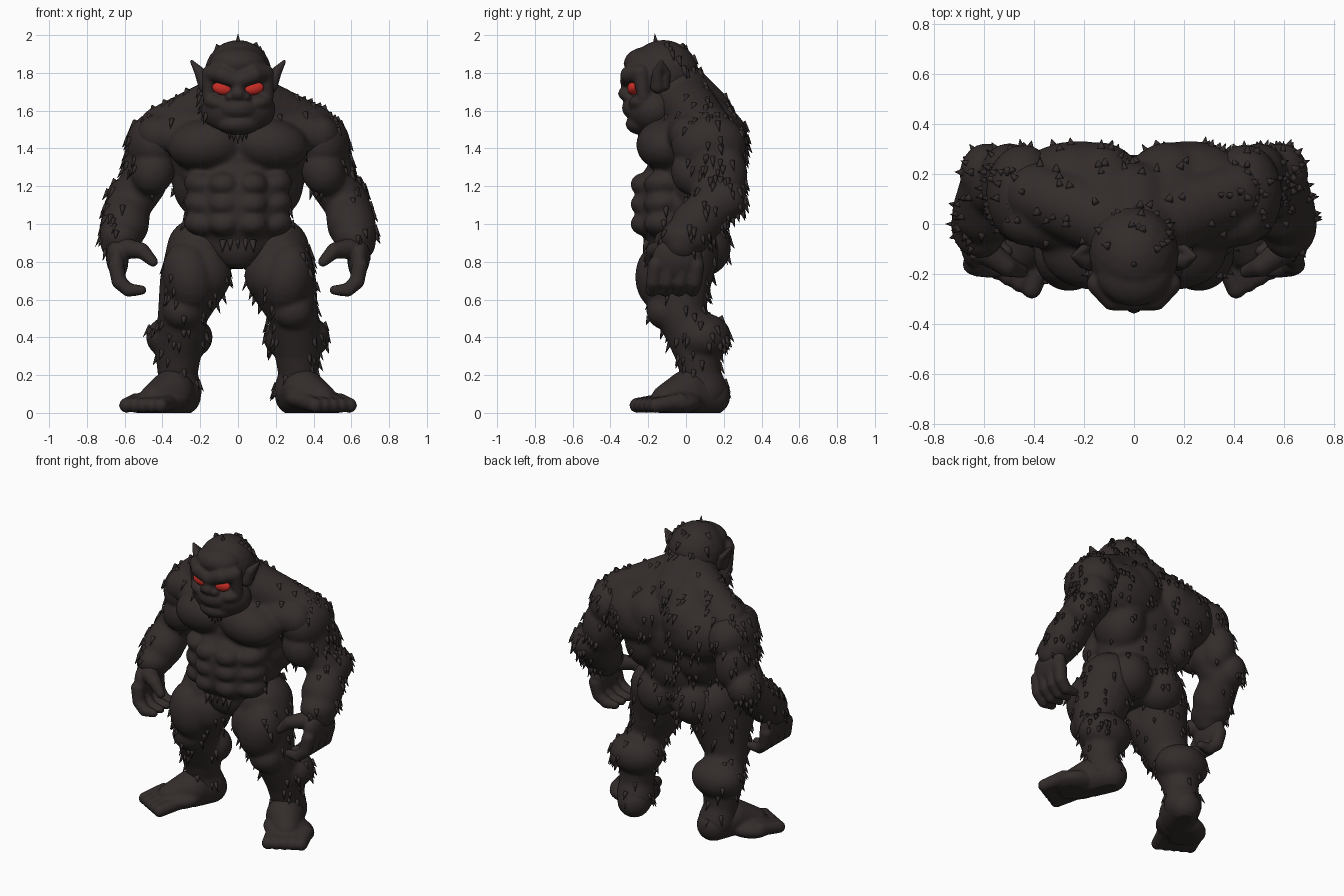
import bpy, bmesh, random
from mathutils import Matrix, Vector

random.seed(4)
if "Cube" in bpy.data.objects:
    bpy.data.objects.remove(bpy.data.objects["Cube"])


def material(name, colour):
    mat = bpy.data.materials.new(name)
    mat.use_nodes = True
    mat.diffuse_color = (*colour, 1)
    mat.node_tree.nodes["Principled BSDF"].inputs["Base Color"].default_value = (*colour, 1)
    return mat


BROWN = material("dark brown fur", (.033, .025, .024))
RED = material("red eye", (.55, .025, .018))
FLIP = Matrix.Diagonal((-1, 1, 1, 1))
DOWN = Vector((0, 0, -1))


def blob(bm, centre, radii, tilt=0):
    """Ellipsoid, mirrored to the other side when off the centre line."""
    shape = Matrix.Translation(centre) @ Matrix.Rotation(tilt, 4, 'Y') @ Matrix.Diagonal((*radii, 1))
    bmesh.ops.create_icosphere(bm, subdivisions=3, radius=1, matrix=shape)
    if centre[0] > 0:
        bmesh.ops.create_icosphere(bm, subdivisions=3, radius=1, matrix=FLIP @ shape @ FLIP)


def limb(bm, joints, thickness, steps=6):
    """Chain of spheres through the joints, tapering between the thicknesses."""
    for i in range(len(joints) - 1):
        start, end = Vector(joints[i]), Vector(joints[i + 1])
        for step in range(steps + 1):
            t = step / steps
            radius = thickness[i] * (1 - t) + thickness[i + 1] * t
            blob(bm, start.lerp(end, t), (radius, radius, radius))


def finish(name, bm, mat):
    mesh = bpy.data.meshes.new(name)
    bm.to_mesh(mesh)
    bm.free()
    obj = bpy.data.objects.new(name, mesh)
    bpy.context.collection.objects.link(obj)
    mesh.materials.append(mat)
    mesh.shade_smooth()
    return obj


def sculpt(name, bm, voxel=.013, smooth=6):
    """Fuse the blobs into one smooth skin, flat where it meets the floor."""
    obj = finish(name, bm, BROWN)
    fuse = obj.modifiers.new("fuse", 'REMESH')
    fuse.mode, fuse.voxel_size, fuse.use_smooth_shade = 'VOXEL', voxel, True
    soften = obj.modifiers.new("soften", 'SMOOTH')
    soften.factor, soften.iterations = .5, smooth
    graph = bpy.context.evaluated_depsgraph_get()
    mesh = bpy.data.meshes.new_from_object(obj.evaluated_get(graph))
    obj.modifiers.clear()
    obj.data = mesh
    mesh.name = name
    if not mesh.materials:
        mesh.materials.append(BROWN)
    for vertex in mesh.vertices:
        vertex.co.z = max(vertex.co.z, 0)
    mesh.shade_smooth()
    return obj


def tuft(bm, place, direction, length, radius):
    turn = direction.to_track_quat('Z', 'Y').to_matrix().to_4x4()
    root = Matrix.Translation(Vector(place) + direction.normalized() * length * .25)
    bmesh.ops.create_cone(bm, cap_ends=True, segments=8, radius1=radius, radius2=.001,
                          depth=length, matrix=root @ turn)


def grow_fur(name, skin, count, allowed, locks=()):
    """Scatter hanging tufts over the allowed area of a skin, plus placed locks."""
    bm = bmesh.new()
    faces = [face for face in skin.data.polygons if allowed(face.center, face.normal)]
    for face in random.sample(faces, min(count, len(faces))):
        tuft(bm, face.center, face.normal * .5 + DOWN * .85,
             random.uniform(.045, .07), random.uniform(.012, .018))
    for place, direction in locks:
        tuft(bm, place, Vector(direction), .07, .02)
    finish(name, bm, BROWN)


# Joints shared by neighbouring parts, on the model's left
neck = Vector((0, -.06, 1.7))
shoulder = Vector((.46, .12, 1.4))
elbow = Vector((.58, .15, 1.1))
wrist = Vector((.63, -.02, .9))
hip = Vector((.2, 0, .86))
knee = Vector((.29, -.03, .54))
ankle = Vector((.32, .08, .2))

# Torso: rib cage, upper back, lats and chest
bm = bmesh.new()
blob(bm, (0, .04, 1.33), (.34, .24, .27))
blob(bm, (.22, .14, 1.4), (.28, .195, .2))
blob(bm, (.2, .1, 1.23), (.15, .18, .2))
blob(bm, (.165, -.1, 1.42), (.21, .165, .14), .1)
# Waist and belly, with three shallow rows of abdominal muscles
blob(bm, (0, .02, 1.09), (.285, .21, .24))
blob(bm, (0, -.08, 1.1), (.25, .195, .27))
for row in range(3):
    height = 1 + row * .105
    blob(bm, (.075, -.21, height), (.085, .087, .065))
    blob(bm, (.19, -.12, height), (.1, .105, .07), -.2)
# Pelvis, lower belly and buttocks
blob(bm, (0, 0, .93), (.28, .2, .17))
blob(bm, (0, -.12, .9), (.14, .1, .14))
blob(bm, (.13, .09, .88), (.15, .15, .16))
# Sloping shoulders, collar and thick neck
limb(bm, [(.08, 0, 1.64), shoulder + Vector((-.06, 0, .1))], [.15, .13])
limb(bm, [(.1, -.04, 1.5), shoulder + Vector((-.03, -.1, .07))], [.1, .11])
limb(bm, [neck, (0, .07, 1.57)], [.18, .18])
limb(bm, [(.08, .02, 1.61), (.14, .15, 1.45)], [.15, .18])
torso = sculpt("torso", bm, smooth=12)
grow_fur("torso_fur", torso, 140,
         lambda c, n: (n.y > 0 and c.z > .8) or (c.z > 1.53 and abs(c.x) > .2),
         [((i * .04, -.21, .92 - abs(i) * .012), (i * .04, -.3, -.9)) for i in range(-2, 3)])

# Head: skull, forehead, jaw, lips, cheeks and nose
bm = bmesh.new()
blob(bm, (0, -.12, 1.79), (.18, .19, .185))
blob(bm, (0, -.2, 1.85), (.15, .13, .09))
blob(bm, (0, -.17, 1.605), (.2, .145, .14))
blob(bm, (0, -.235, 1.615), (.12, .105, .075))
blob(bm, (0, -.23, 1.53), (.115, .09, .06))
blob(bm, (.1, -.22, 1.64), (.085, .085, .05), -.2)
blob(bm, (0, -.31, 1.69), (.042, .05, .04))
blob(bm, (.04, -.305, 1.675), (.03, .035, .025))
# Heavy brow running down into the eye socket rim, and the nose bridge
limb(bm, [(0, -.31, 1.755), (.085, -.3, 1.79), (.145, -.24, 1.8), (.155, -.225, 1.68)],
     [.04, .048, .045, .035])
limb(bm, [(0, -.305, 1.69), (0, -.31, 1.76)], [.035, .035])
head = sculpt("head", bm, .01, 3)
beard = [((i * .022, -.24, 1.475 + abs(i) * .012), (0, -.2, -1)) for i in range(-2, 3)]
crest = ((0, -.16, 1.955), (0, -.1, 1))
grow_fur("head_fur", head, 28,
         lambda c, n: c.y > -.08 or (c.z > 1.9 and c.y > -.2)
         or (c.z < 1.64 and abs(c.x) > .15), [crest, *beard])

# Pointed ears, each with a front and a back rim
bm = bmesh.new()
ear_tip = (.245, -.13, 1.86)
limb(bm, [(.17, -.15, 1.73), (.2, -.15, 1.8), ear_tip], [.04, .03, .01], steps=8)
limb(bm, [(.17, -.11, 1.73), (.2, -.1, 1.8), ear_tip], [.025, .02, .01], steps=8)
sculpt("ears", bm, .007, 2)

# Slanted eyes tucked under the brow
bm = bmesh.new()
blob(bm, (.082, -.283, 1.717), (.056, .028, .034), -.2)
finish("eyes", bm, RED)

# Arms: shoulder cap, upper arm, forearm, biceps, triceps, elbow and wrist
bm = bmesh.new()
blob(bm, shoulder + Vector((-.015, 0, .02)), (.15, .2, .165))
limb(bm, [shoulder, (.5, .14, 1.22), elbow, (.6, .05, 1), wrist], [.13, .125, .12, .13, .1])
blob(bm, (.45, .03, 1.28), (.115, .11, .13), -.3)
blob(bm, (.5, .2, 1.26), (.115, .125, .17))
blob(bm, elbow + Vector((.01, .05, .03)), (.11, .125, .12))
blob(bm, wrist + Vector((-.01, .02, .03)), (.115, .14, .1))
arms = sculpt("arms", bm)
grow_fur("arm_fur", arms, 170,
         lambda c, n: c.z > .84 and (n.y > -.55 or abs(c.x) > .6) and n.x * c.x > -.25)

# Hands: palm, four fingers curled inward and a thumb
bm = bmesh.new()
blob(bm, wrist + Vector((.01, -.025, -.08)), (.06, .135, .11), .1)
for finger in range(4):
    y = .055 - finger * .072
    limb(bm, [(.645, y, .78), (.63, y - .01, .695), (.58, y - .02, .65), (.51, y - .02, .65)],
         [.043, .04, .036, .026])
limb(bm, [(.59, -.11, .87), (.51, -.17, .86), (.45, -.19, .8)], [.055, .042, .028])
sculpt("hands", bm, .01, 3)

# Legs: bone line from hip to heel, then thigh muscles, kneecap and calf
bm = bmesh.new()
limb(bm, [hip, (.235, -.045, .7), knee, (.315, .06, .33), ankle, (.31, .1, .12)],
     [.18, .18, .135, .125, .105, .12])
blob(bm, (.26, -.12, .72), (.14, .15, .19), .2)
blob(bm, (.17, -.08, .75), (.13, .14, .16), .4)
blob(bm, knee + Vector((0, -.08, 0)), (.11, .1, .1))
blob(bm, (.31, .09, .4), (.178, .15, .13))
legs = sculpt("legs", bm)
grow_fur("leg_fur", legs, 140,
         lambda c, n: .1 < c.z < .88
         and (c.z < .48 or n.y > 0 or abs(n.x) > .6 or random.random() < .2))

# Feet: heel, high arch, broad ball and five splayed toes
bm = bmesh.new()
limb(bm, [(.3, .13, .09), (.35, .01, .11), (.44, -.1, .07)], [.105, .12, .085])
blob(bm, (.42, -.05, .06), (.17, .14, .07), .1)
for toe in range(5):
    root = Vector((.36 + toe * .045, -.13 + toe * .025, .06))
    limb(bm, [root, root + Vector((.05, -.13, -.02))], [.045, .04], steps=8)
sculpt("feet", bm, .01, 3)
